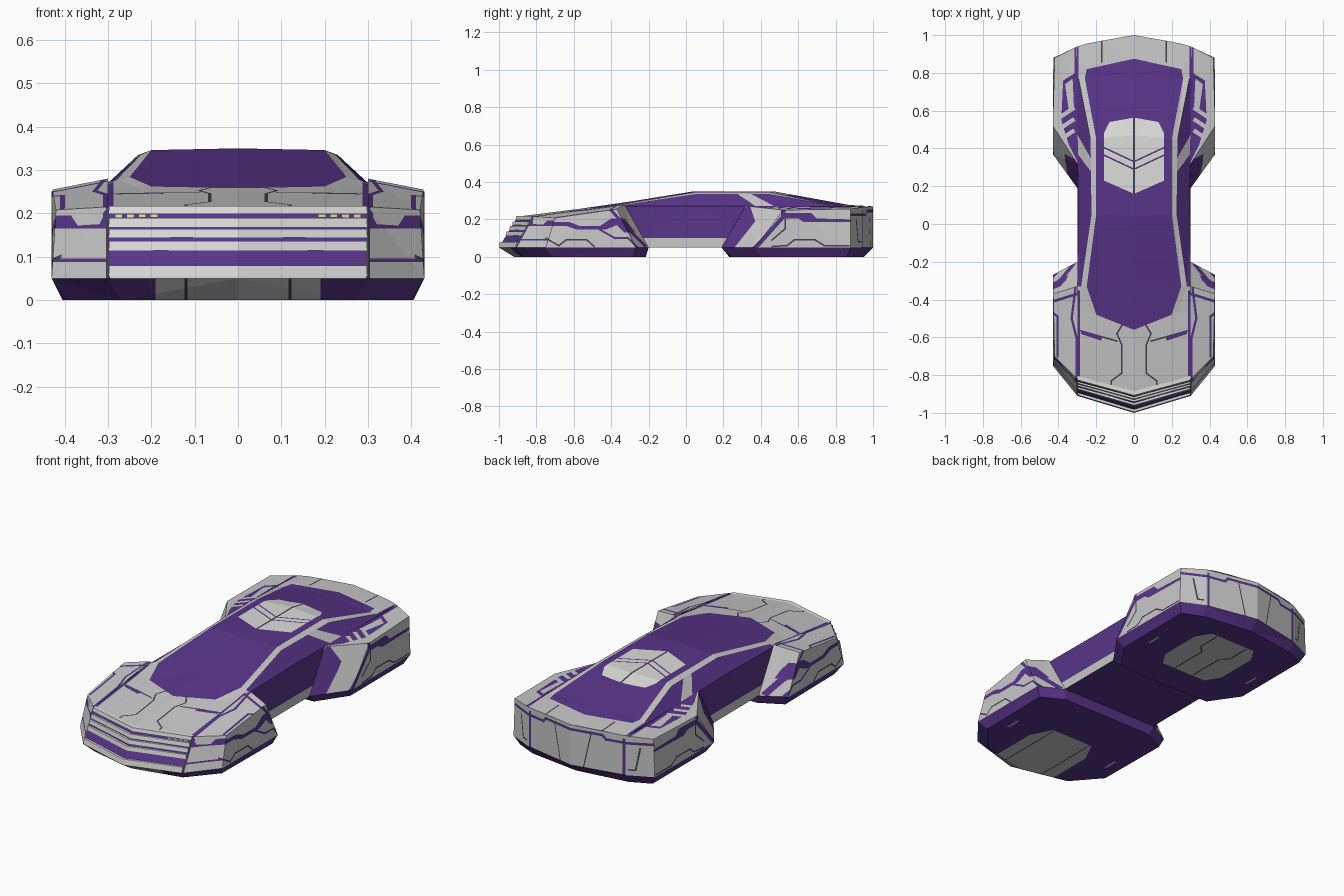
import bpy, bmesh
from mathutils import Vector
from mathutils.geometry import intersect_point_line

if "Cube" in bpy.data.objects:
    bpy.data.objects.remove(bpy.data.objects["Cube"])

# ---- flat colours
COLORS = [("purple", (.10, .034, .25)), ("panel_grey", (.58, .58, .58)),
          ("seam_dark", (.06, .05, .08)), ("trim_light", (.72, .72, .71)),
          ("lamp_cream", (.85, .85, .60))]
MATS = []
for n, c in COLORS:
    m = bpy.data.materials.new(n)
    m.diffuse_color = (*c, 1)
    m.use_nodes = True
    m.node_tree.nodes["Principled BSDF"].inputs["Base Color"].default_value = m.diffuse_color
    MATS.append(m)
PURPLE, GREY, DARK, LIGHT, LAMP = range(5)
UP, DOWN, SIDE = Vector((0, 0, 1)), Vector((0, 0, -1)), Vector((1, 0, 0))
FRONT, BACK = Vector((0, -1, 0)), Vector((0, 1, 0))


def make(name, verts, faces, mats, ref):
    """Half object (x >= 0), normals pointing away from ref(centre), mirrored over x."""
    bm = bmesh.new()
    vs = [bm.verts.new(v) for v in verts]
    for f, m in zip(faces, mats):
        bm.faces.new([vs[i] for i in f]).material_index = m
    bmesh.ops.triangulate(bm, faces=bm.faces[:])
    bm.normal_update()
    for f in bm.faces:
        c = f.calc_center_median()
        if f.normal.dot(c - ref(c)) < 0:
            f.normal_flip()
    me = bpy.data.meshes.new(name)
    bm.to_mesh(me)
    bm.free()
    for m in MATS:
        me.materials.append(m)
    ob = bpy.data.objects.new(name, me)
    bpy.context.collection.objects.link(ob)
    ob.modifiers.new("mirror", 'MIRROR')
    return ob


def inside(p, poly):
    hit = False
    for (ax, ay), (bx, by) in zip(poly, poly[1:] + poly[:1]):
        if (ay > p[1]) != (by > p[1]) and p[0] < (bx - ax) * (p[1] - ay) / (by - ay) + ax:
            hit = not hit
    return hit


def paint(ob, axes, side, poly, mat, limit=.3):
    """Cut a projected 2D outline into faces looking towards side and colour it."""
    i, j = axes
    lo = [min(p[k] for p in poly) for k in (0, 1)]
    hi = [max(p[k] for p in poly) for k in (0, 1)]
    bm = bmesh.new()
    bm.from_mesh(ob.data)

    def hits():
        bm.normal_update()
        out = []
        for f in bm.faces:
            a, b = [v.co[i] for v in f.verts], [v.co[j] for v in f.verts]
            if (f.normal.dot(side) > limit and max(a) > lo[0] and min(a) < hi[0]
                    and max(b) > lo[1] and min(b) < hi[1]):
                out.append(f)
        return out
    for p, q in zip(poly, poly[1:] + poly[:1]):
        co, no = Vector(), Vector()
        co[i], co[j] = p
        no[i], no[j] = q[1] - p[1], p[0] - q[0]
        fs = hits()
        geom = list({e for f in fs for e in (*f.verts, *f.edges, f)})
        if geom and no.length > 1e-6:
            bmesh.ops.bisect_plane(bm, geom=geom, dist=1e-5, plane_co=co, plane_no=no.normalized())
    for f in hits():
        c = f.calc_center_median()
        if inside((c[i], c[j]), poly):
            f.material_index = mat
    bm.to_mesh(ob.data)
    bm.free()


def seam(ob, axes, side, pts, w=.008, mat=DARK, limit=.3):
    for p, q in zip(pts, pts[1:]):
        d = Vector((q[0] - p[0], q[1] - p[1])).normalized() * w / 2
        n = Vector((-d.y, d.x))
        a, b = Vector(p) - d, Vector(q) + d
        paint(ob, axes, side, [tuple(v) for v in (a + n, b + n, b - n, a - n)], mat, limit)


XY, YZ, XZ = (0, 1), (1, 2), (0, 2)

# ---- cabin: centre line, window edge, pillar edge, shoulder at each station
stations = [
    [(0, -.90, .215), (.15, -.86, .215), (.20, -.85, .215), (.30, -.82, .215)],
    [(0, -.56, .258), (.20, -.48, .262), (.23, -.47, .260), (.30, -.45, .258)],
    [(0, -.30, .295), (.25, -.33, .284), (.28, -.33, .278), (.30, -.33, .270)],
    [(0, .04, .35), (.20, .05, .346), (.225, .05, .335), (.295, .05, .272)],
    [(0, .47, .35), (.20, .45, .346), (.23, .45, .335), (.30, .45, .270)],
    [(0, .80, .29), (.26, .77, .278), (.295, .78, .274), (.305, .80, .270)],
    [(0, .875, .277), (.25, .82, .277), (.29, .84, .273), (.305, .85, .270)],
    [(0, 1.0, .27), (.17, .97, .27), (.25, .955, .268), (.30, .94, .265)]]
top_colours = ["111", "011", "010", "010", "010", "011", "111"]
verts, faces, mats = [], [], []
for s in stations:
    y = s[3][1] * .97
    verts += s + [(.30, y, .10), (.30, y, .05), (0, y, .05)]
for r in range(7):
    for c in range(6):
        a = r * 7 + c
        faces.append((a, a + 1, a + 8, a + 7))
        mats.append(int(top_colours[r][c]) if c < 3 else (PURPLE, GREY, PURPLE)[c - 3])
cabin = make("cabin_body", verts, faces, mats, lambda c: Vector((0, c.y * .8, .12)))
# roof scoop panel with chevrons
paint(cabin, XY, UP, [(-.01, .155), (.16, .23), (.16, .48), (.13, .54), (-.01, .565)], LIGHT)
for y in (.29, .33):
    seam(cabin, XY, UP, [(0, y), (.16, y + .075)], .008, PURPLE)
seam(cabin, XY, UP, [(0, .16), (0, .56)], .01, DARK)
# grey brace on the side window
paint(cabin, YZ, SIDE, [(.27, .34), (.34, .34), (.47, .272), (.37, .272)], GREY)
# bonnet and rear deck seams
seam(cabin, XY, UP, [(.06, -.53), (.09, -.58), (.065, -.64), (.065, -.79), (.12, -.83), (.12, -.89)])
seam(cabin, XY, UP, [(.09, -.62), (.30, -.56)])
seam(cabin, XY, UP, [(.18, -.605), (.27, -.575)], .02, PURPLE)
seam(cabin, XY, UP, [(.294, -.83), (.294, -.36)], .014, PURPLE)
seam(cabin, XY, UP, [(.17, .86), (.17, .97)])
seam(cabin, XY, UP, [(.30, .79), (.30, .94)], .014, PURPLE)


def pod(name, rings, skip):
    """Loft of three half outlines: floor, lip and top edge, plus floor and wing-top caps."""
    n = len(rings[0])
    verts = [p for r in rings for p in r]
    faces, mats = [tuple(range(n)), tuple(2 * n + k for k in (1, 2, 3, 4))], [PURPLE, GREY]
    for lvl in (0, 1):
        for k in range(n - 1):
            if lvl == 0 or k != skip:
                a = lvl * n + k
                faces.append((a, a + 1, a + n + 1, a + n))
                mats.append(lvl)
    yc = sum(p[1] for p in rings[1]) / n
    return make(name, verts, faces, mats, lambda c: Vector((.15, yc, .12)))


def flat(pts, z):
    return [(x, y, z) for x, y in pts]


# ---- front wings and nose
front = pod("front_wing_and_nose", [
    flat([(0, -.92), (.27, -.86), (.40, -.71), (.405, -.28), (.28, -.215), (0, -.215)], 0),
    flat([(0, -1), (.30, -.91), (.43, -.75), (.43, -.27), (.30, -.20), (0, -.20)], .05),
    [(0, -.90, .215), (.30, -.82, .215), (.42, -.70, .208), (.428, -.37, .255),
     (.30, -.33, .280), (0, -.33, .27)]], 4)
# grille backing, wing front panels
paint(front, XZ, FRONT, [(-.01, .055), (.298, .055), (.298, .205), (-.01, .205)], PURPLE)
paint(front, XZ, FRONT, [(.305, .165), (.44, .165), (.44, .195), (.305, .195)], PURPLE)
paint(front, XZ, FRONT, [(.31, .195), (.32, .175), (.37, .172), (.385, .195)], GREY)
seam(front, XZ, FRONT, [(.30, .092), (.43, .092)], .008, PURPLE)
seam(front, XZ, FRONT, [(.30, .05), (.30, .215)], .01)
# wing side panels
paint(front, YZ, SIDE, [(-.72, .185), (-.62, .185), (-.57, .165), (-.46, .165), (-.40, .205),
                        (-.33, .205), (-.27, .13), (-.33, .13), (-.37, .17), (-.43, .145),
                        (-.58, .145), (-.64, .165), (-.72, .165)], PURPLE)
seam(front, YZ, SIDE, [(-.75, .10), (-.68, .06), (-.64, .09), (-.53, .09), (-.49, .055)], .008)
seam(front, YZ, SIDE, [(-.46, .145), (-.38, .10), (-.31, .10), (-.26, .05)], .010, PURPLE)
seam(front, YZ, SIDE, [(-.40, .25), (-.33, .17), (-.22, .06)], .016, PURPLE)
# wing top
seam(front, XY, UP, [(.405, -.70), (.405, -.49), (.43, -.47)], .012, PURPLE)
seam(front, XY, UP, [(.305, -.82), (.305, -.60), (.33, -.50), (.31, -.34)], .012, PURPLE)
seam(front, XY, UP, [(.30, -.37), (.43, -.41)], .014, PURPLE)
# floor plates
paint(front, XY, DOWN, [(-.01, -1.01), (.19, -1.01), (.19, -.62), (.13, -.50), (-.01, -.50)], GREY)
seam(front, XY, DOWN, [(.12, -1), (.12, -.5)], .006)
seam(front, XY, DOWN, [(.33, -.62), (.33, -.55)], .012, GREY)

# ---- rear wings and tail
rear = pod("rear_wing_and_tail", [
    flat([(0, .23), (.29, .24), (.40, .40), (.40, .86), (.29, .91), (0, .95)], 0),
    flat([(0, .19), (.30, .19), (.43, .37), (.427, .88), (.30, .94), (0, 1)], .05),
    [(0, .35, .26), (.30, .32, .272), (.43, .52, .25), (.42, .88, .256),
     (.30, .94, .265), (0, 1, .27)]], 0)
# wing front face and side panels
paint(rear, YZ, SIDE, [(.18, .05), (.26, .05), (.37, .19), (.34, .28), (.29, .24)], PURPLE)
seam(rear, YZ, SIDE, [(.37, .05), (.40, .08), (.52, .215), (.52, .25)], .022, PURPLE)
paint(rear, YZ, SIDE, [(.52, .205), (.60, .205), (.63, .185), (.88, .185), (.88, .20),
                       (.70, .205), (.67, .235), (.52, .235)], PURPLE)
seam(rear, YZ, SIDE, [(.46, .055), (.54, .06), (.58, .09), (.69, .09), (.74, .06), (.87, .06)], .008)
seam(rear, YZ, SIDE, [(.46, .09), (.53, .15), (.53, .20)], .008)
# striped wing top
paint(rear, XY, UP, [(.30, .33), (.345, .42), (.385, .55), (.375, .76), (.31, .80), (.30, .80)], PURPLE)
paint(rear, XY, UP, [(.318, .62), (.345, .60), (.365, .74), (.325, .77)], GREY)
for y in (.46, .52, .58):
    seam(rear, XY, UP, [(.325, y + .03), (.385, y - .01)], .022, GREY)
seam(rear, XY, UP, [(.31, .79), (.31, .94)], .012, PURPLE)
# tail panels
seam(rear, XZ, BACK, [(0, .245), (.17, .245), (.19, .225), (.43, .225)], .014, PURPLE)
seam(rear, XZ, BACK, [(.07, .05), (.11, .24)], .006)
seam(rear, XZ, BACK, [(.285, .05), (.285, .24)], .014, PURPLE)
seam(rear, XZ, BACK, [(.31, .08), (.34, .08), (.36, .20)], .008)
# floor plates
paint(rear, XY, DOWN, [(-.01, .40), (.14, .40), (.19, .48), (.19, .72), (.14, .80), (-.01, .80)], GREY)
seam(rear, XY, DOWN, [(.06, .41), (.06, .62), (.10, .66), (.10, .79)], .008)
seam(rear, XY, DOWN, [(.33, .52), (.33, .59)], .012, GREY)


# ---- stepped nose slats, each standing proud of the sloped grille
def wall(x, z):
    t = (z - .05) / .165
    return (-1 + .10 * t) if x == 0 else (-.91 + .09 * t)


for k, (z0, z1) in enumerate([(.055, .080), (.114, .136), (.144, .164), (.169, .189), (.200, .217)]):
    ring = []
    for x in (0, .298):
        y = wall(x, z0) - .002
        ring += [(x, y, z0), (x, y + .004, z1), (x, wall(x, z1) + .02, z1), (x, y + .03, z0)]
    make(f"nose_slat_{k + 1}", ring,
         [(0, 1, 5, 4), (1, 2, 6, 5), (2, 3, 7, 6), (3, 0, 4, 7), (4, 5, 6, 7)], [LIGHT] * 5,
         lambda c, r=ring: sum((Vector(p) for p in r), Vector()) / 8)

# ---- small headlamp strips under the top slat
for k in range(4):
    xa = .185 + k * .027
    xb = xa + .018
    pts = []
    for x in (xa, xb):
        y = wall(0, .195) + (wall(1, .195) - wall(0, .195)) * x / .30 - .006
        pts += [(x, y, .191), (x, y, .198)]
    make(f"headlamp_{k + 1}", pts, [(0, 1, 3, 2)], [LAMP], lambda c: Vector((c.x, 0, c.z)))
